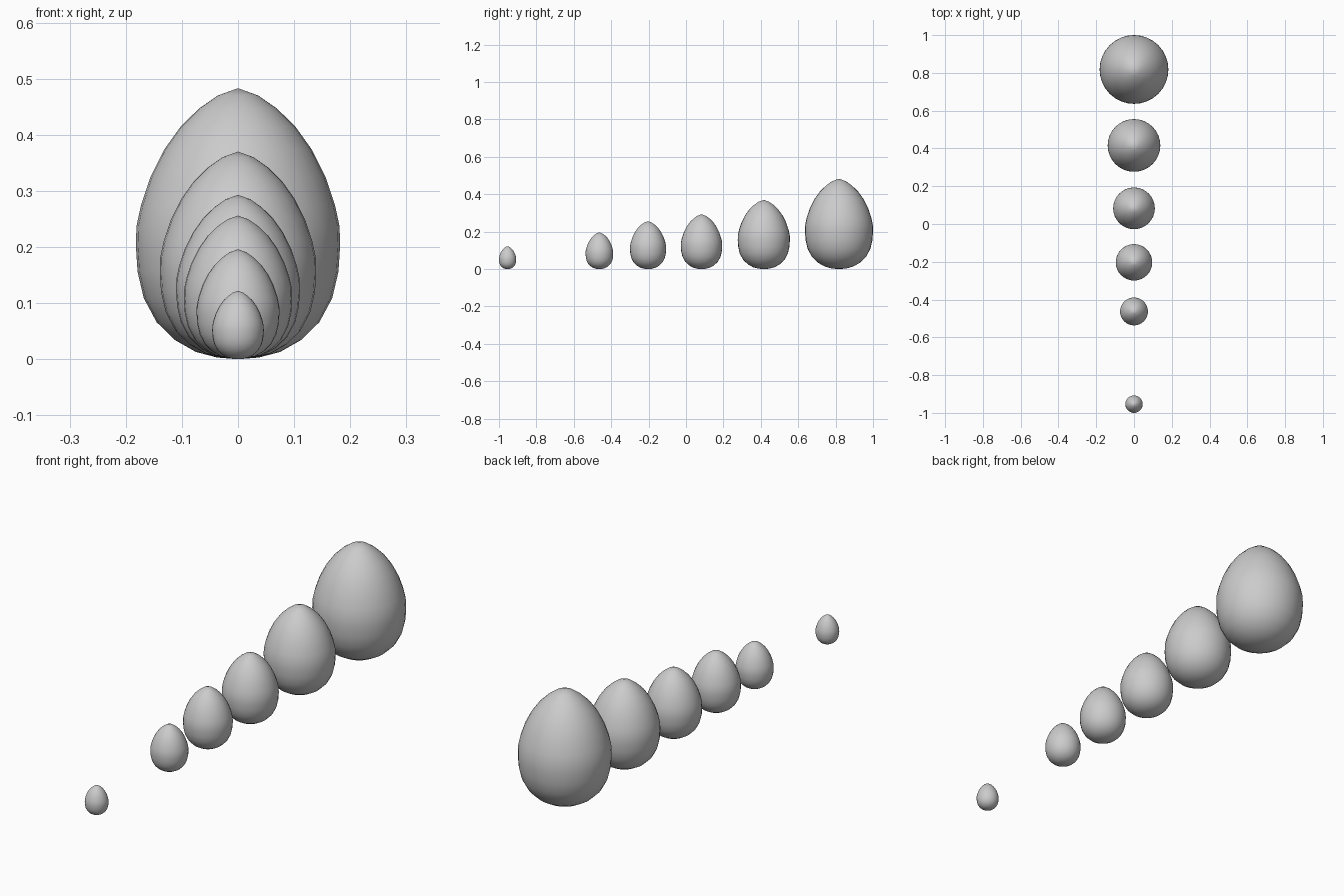
import bpy
import bmesh
from math import tau
from mathutils import Matrix, Vector

cube = bpy.data.objects.get("Cube")
if cube:
    bpy.data.objects.remove(cube, do_unlink=True)

# Plain grey shell
shell = bpy.data.materials.new("grey_shell")
shell.use_nodes = True
colour = (0.6, 0.6, 0.6, 1)
shell.diffuse_color = colour
shell.node_tree.nodes["Principled BSDF"].inputs["Base Color"].default_value = colour

# Half outline of the largest egg, as radius and height, from base to tip
OUTLINE = [(0, 0), (0.037, 0.003), (0.075, 0.013), (0.112, 0.034), (0.145, 0.066),
           (0.168, 0.109), (0.179, 0.156), (0.182, 0.202), (0.181, 0.237),
           (0.173, 0.274), (0.156, 0.325), (0.132, 0.373), (0.102, 0.415),
           (0.069, 0.447), (0.036, 0.470), (0, 0.483)]
FULL_HEIGHT = OUTLINE[-1][1]
SEGMENTS = 32


def make_egg(name, y, height):
    """Lathe the outline around z, scaled to the given height."""
    bm = bmesh.new()
    scale = height / FULL_HEIGHT
    verts = [bm.verts.new(Vector((r, 0, z)) * scale) for r, z in OUTLINE]
    edges = [bm.edges.new(pair) for pair in zip(verts, verts[1:])]
    bmesh.ops.spin(bm, geom=verts + edges, cent=(0, 0, 0), axis=(0, 0, 1),
                   angle=tau, steps=SEGMENTS, use_merge=True)
    bmesh.ops.remove_doubles(bm, verts=bm.verts, dist=1e-5)
    bmesh.ops.recalc_face_normals(bm, faces=bm.faces)
    for face in bm.faces:
        face.smooth = True
    mesh = bpy.data.meshes.new(name)
    bm.to_mesh(mesh)
    bm.free()
    mesh.materials.append(shell)
    egg = bpy.data.objects.new(name, mesh)
    egg.matrix_world = Matrix.Translation((0, y, 0))
    bpy.context.collection.objects.link(egg)


# Row of eggs from the smallest at the front to the largest at the back
EGGS = [("tiny_egg", -0.954, 0.122), ("small_egg", -0.463, 0.196),
        ("medium_egg", -0.203, 0.256), ("large_egg", 0.083, 0.293),
        ("huge_egg", 0.416, 0.370), ("giant_egg", 0.818, 0.483)]
for egg in EGGS:
    make_egg(*egg)
